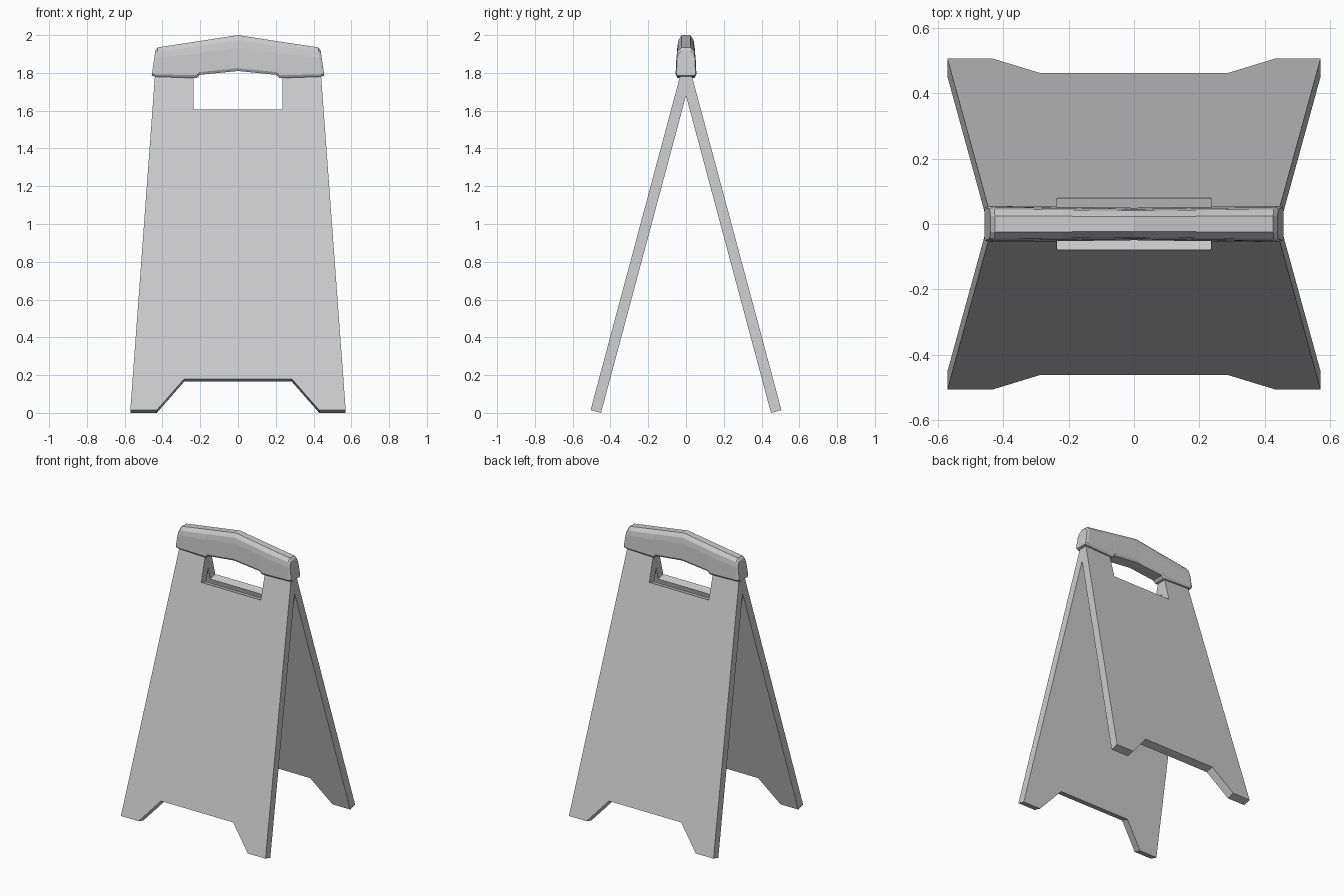
import bpy, bmesh
from math import radians, sin, cos
from mathutils import Vector

if "Cube" in bpy.data.objects:
    bpy.data.objects.remove(bpy.data.objects["Cube"])


def finish(name, bm):
    bmesh.ops.recalc_face_normals(bm, faces=bm.faces)
    mesh = bpy.data.meshes.new(name)
    bm.to_mesh(mesh)
    bm.free()
    obj = bpy.data.objects.new(name, mesh)
    bpy.context.collection.objects.link(obj)
    return obj


# Leaning panels: half outline as (x, distance up the slope), mirrored in x
TILT = radians(15)
THICK = 0.057
FOOT_Y = 0.45
right = [(0.285, 0.171), (0.43, 0), (0.57, 0), (0.435, 1.9), (0.235, 1.9), (0.235, 1.647)]
outline = right + [(-x, s) for x, s in reversed(right)]

bm = bmesh.new()
inner = [bm.verts.new((x, FOOT_Y - s * sin(TILT), s * cos(TILT))) for x, s in outline]
face = bm.faces.new(inner)
out = bmesh.ops.extrude_face_region(bm, geom=[face], use_keep_orig=True)
outer = [v for v in out["geom"] if isinstance(v, bmesh.types.BMVert)]
bmesh.ops.translate(bm, verts=outer, vec=Vector((0, cos(TILT), sin(TILT))) * THICK)
panels = finish("sign_panels", bm)

# Second panel: clip at the hinge plane and mirror across y
mirror = panels.modifiers.new("opposite_panel", 'MIRROR')
mirror.use_axis = (False, True, False)
mirror.use_bisect_axis = (False, True, False)

# Handle cap: half section (y, height fraction) lofted along x
half = [(0.046, 0), (0.055, 0.08), (0.051, 0.66), (0.045, 0.86), (0.025, 1.0)]
section = half + [(-y, h) for y, h in reversed(half)]
# Stations: x at bottom, x at top, bottom z, top z, width scale
stations = [(0, 0, 1.81, 2.0, 0.9),
            (0.2, 0.2, 1.79, 1.969, 0.95),
            (0.22, 0.22, 1.772, 1.966, 0.955),
            (0.44, 0.425, 1.78, 1.935, 1.0),
            (0.457, 0.438, 1.785, 1.917, 0.92)]
stations = [(-a, -b, c, d, e) for a, b, c, d, e in stations[:0:-1]] + stations

bm = bmesh.new()
rings = [[bm.verts.new((xb + (xt - xb) * h, y * w, zb + (zt - zb) * h)) for y, h in section]
         for xb, xt, zb, zt, w in stations]
n = len(section)
for a, b in zip(rings, rings[1:]):
    for i in range(n):
        j = (i + 1) % n
        bm.faces.new((a[i], a[j], b[j], b[i]))
bm.faces.new(rings[0])
bm.faces.new(rings[-1])
finish("handle_cap", bm)
